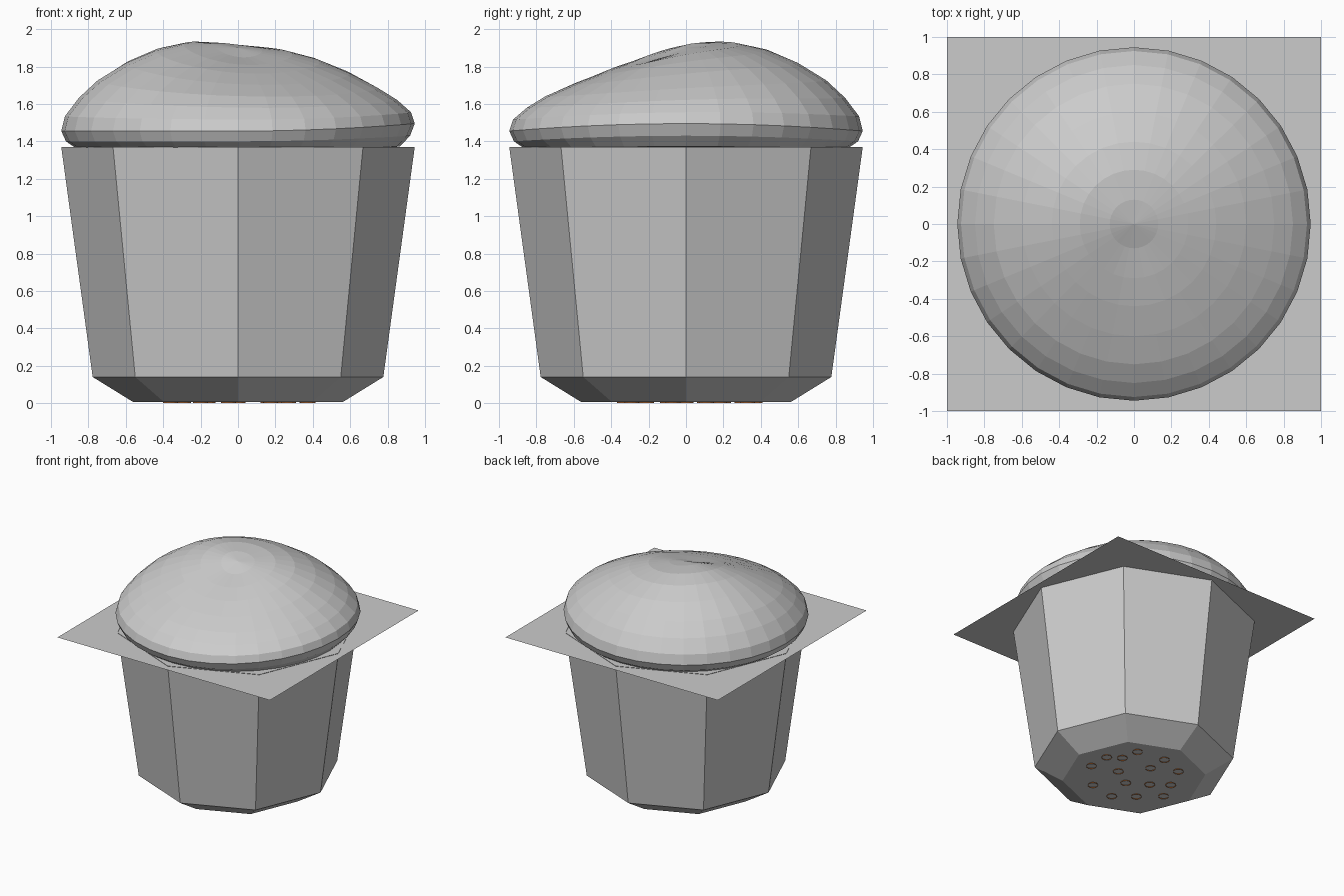
import bpy
from math import sin, cos, pi

if "Cube" in bpy.data.objects:
    bpy.data.objects.remove(bpy.data.objects["Cube"])


def add_mesh(name, verts, faces):
    mesh = bpy.data.meshes.new(name)
    mesh.from_pydata(verts, [], faces)
    mesh.update()
    ob = bpy.data.objects.new(name, mesh)
    bpy.context.collection.objects.link(ob)
    return ob


def ring_faces(rings, n):
    return [(i * n + j, i * n + (j + 1) % n, (i + 1) * n + (j + 1) % n, (i + 1) * n + j)
            for i in range(rings - 1) for j in range(n)]


# Octagonal tapered cup with a chamfered base
cup_profile = [(0.56, 0.006), (0.777, 0.14), (0.945, 1.37)]
verts = [(r * cos(j * pi / 4), r * sin(j * pi / 4), z)
         for r, z in cup_profile for j in range(8)]
add_mesh("cup", verts, ring_faces(3, 8) + [tuple(range(7, -1, -1))])

# Thin square sheet across the rim
add_mesh("rim_sheet", [(-1, -1, 1.367), (1, -1, 1.367), (1, 1, 1.367), (-1, 1, 1.367)],
         [(0, 1, 2, 3)])

# Lumpy dome: lathe profile with a sunken front right and a lifted right edge
N = 32
dome_profile = [(0.80, 1.368), (0.865, 1.362), (0.92, 1.40), (0.945, 1.455), (0.925, 1.53),
                (0.85, 1.62), (0.75, 1.705), (0.60, 1.79), (0.44, 1.855),
                (0.29, 1.89), (0.13, 1.90)]
verts = []
for i, (r, z) in enumerate(dome_profile):
    lump = max(0, sin(pi * r / 0.945)) ** 0.7 if i > 3 else 0
    lift = (0, 0.01, 0.03, 0.04, 0.03, 0.015)[i] if i < 6 else 0
    for j in range(N):
        t = 2 * pi * j / N
        dz = lump * (-0.03 * cos(t) + 0.06 * sin(t) - 0.015 + 0.015 * cos(2 * t))
        dz += lift * max(0, cos(t)) ** 2
        verts.append((r * cos(t), r * sin(t), z + dz))
faces = ring_faces(len(dome_profile), N)
last = (len(dome_profile) - 1) * N
verts.append((0, 0, 1.90))
faces += [(last + j, last + (j + 1) % N, len(verts) - 1) for j in range(N)]
add_mesh("dome_top", verts, faces)

# Small orange outlet rings in the base
orange = bpy.data.materials.new("orange")
orange.diffuse_color = (0.55, 0.16, 0.03, 1)
orange.use_nodes = True
orange.node_tree.nodes["Principled BSDF"].inputs["Base Color"].default_value = orange.diffuse_color
spots = [(0.16, 0), (0, 0.2), (-0.16, 0), (0, -0.1), (0.375, -0.07), (0.37, 0.11),
         (0.27, 0.18), (0.24, 0.33), (0, 0.37), (-0.2, 0.3), (-0.29, 0.1),
         (-0.36, -0.07), (-0.2, -0.21), (-0.05, -0.33), (0.175, -0.29)]
verts, faces = [], []
for x, y in spots:
    b = len(verts)
    verts += [(x + 0.04 * cos(k * pi / 6), y + 0.04 * sin(k * pi / 6), z)
              for z in (0, 0.01) for k in range(12)]
    faces += [tuple(b + v for v in f) for f in ring_faces(2, 12)]
add_mesh("base_outlets", verts, faces).data.materials.append(orange)
